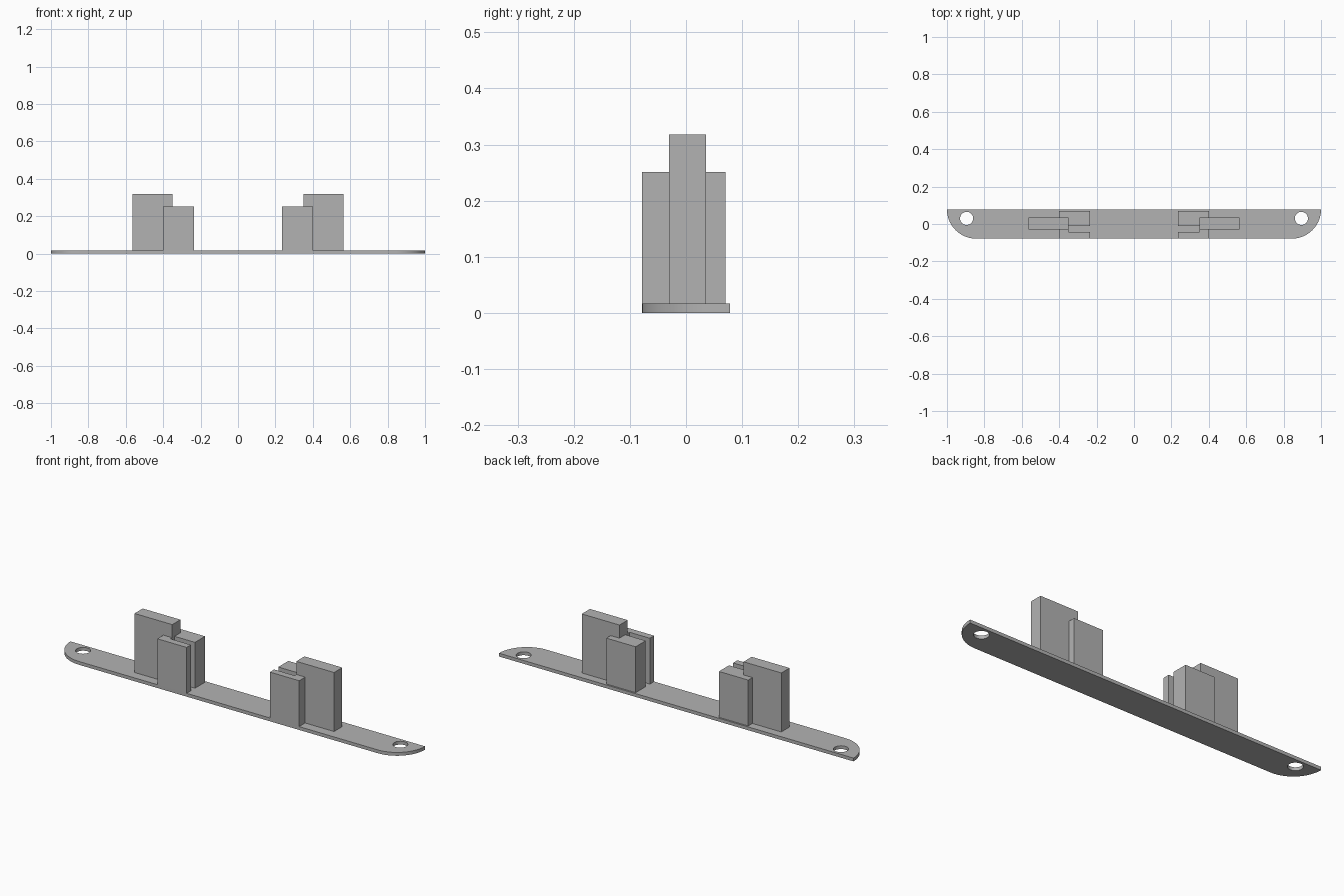
import bpy, bmesh, math

cube = bpy.data.objects.get("Cube")
if cube:
    bpy.data.objects.remove(cube, do_unlink=True)

grey = bpy.data.materials.new("plain grey")
grey.use_nodes = True
colour = (0.45, 0.45, 0.45, 1)
grey.diffuse_color = colour
grey.node_tree.nodes["Principled BSDF"].inputs["Base Color"].default_value = colour

HALF, DEPTH, THICK = 1.0, 0.0785, 0.017


def prism(name, outline, z0, z1):
    """Extrude a closed counter-clockwise outline from z0 up to z1."""
    bm = bmesh.new()
    face = bm.faces.new([bm.verts.new((x, y, z0)) for x, y in outline])
    up = bmesh.ops.extrude_face_region(bm, geom=[face])["geom"]
    bmesh.ops.translate(bm, vec=(0, 0, z1 - z0),
                        verts=[v for v in up if isinstance(v, bmesh.types.BMVert)])
    bmesh.ops.recalc_face_normals(bm, faces=bm.faces[:])
    mesh = bpy.data.meshes.new(name)
    bm.to_mesh(mesh)
    bm.free()
    mesh.materials.append(grey)
    obj = bpy.data.objects.new(name, mesh)
    bpy.context.collection.objects.link(obj)
    return obj


def arc(cx, cy, r, start, end, steps):
    angles = [math.radians(start + (end - start) * i / steps) for i in range(steps + 1)]
    return [(cx + r * math.cos(a), cy + r * math.sin(a)) for a in angles]


# Base plate: straight back edge, quarter-round front corners
r = 2 * DEPTH
outline = arc(-HALF + r, DEPTH, r, 180, 270, 24) + arc(HALF - r, DEPTH, r, 270, 360, 24)
plate = prism("base_plate", outline, 0, THICK)

# Screw holes
for side, sx in (("left", 1), ("right", -1)):
    cutter = prism(side + "_hole_cutter", arc(0.895 * sx, 0.03, 0.035, 0, 352.5, 47), -0.1, 0.1)
    cutter.hide_render = True
    cutter.hide_viewport = True
    cutter.display_type = 'WIRE'
    cut = plate.modifiers.new(side + "_hole", 'BOOLEAN')
    cut.operation = 'DIFFERENCE'
    cut.solver = 'EXACT'
    cut.object = cutter

bpy.context.view_layer.objects.active = plate
plate.select_set(True)
bpy.ops.object.shade_smooth_by_angle(angle=math.radians(30))

# Clamp posts: outer stop, back jaw and stepped front jaw, mirrored left and right
IN, STOP, OUT, END = 0.235, 0.35, 0.40, 0.563
posts = {
    "outer_stop": ([(STOP, -0.03), (END, -0.03), (END, 0.036), (STOP, 0.036)], 0.318),
    "back_jaw": ([(IN, -0.011), (OUT, -0.011), (OUT, 0.07), (IN, 0.07)], 0.251),
    "front_jaw": ([(IN, -DEPTH), (OUT, -DEPTH), (OUT, -0.03), (STOP, -0.03),
                   (STOP, -0.044), (IN, -0.044)], 0.251),
}
for side, sx in (("left", 1), ("right", -1)):
    for name, (points, top) in posts.items():
        prism(f"{side}_{name}", [(x * sx, y) for x, y in points], THICK, top)
